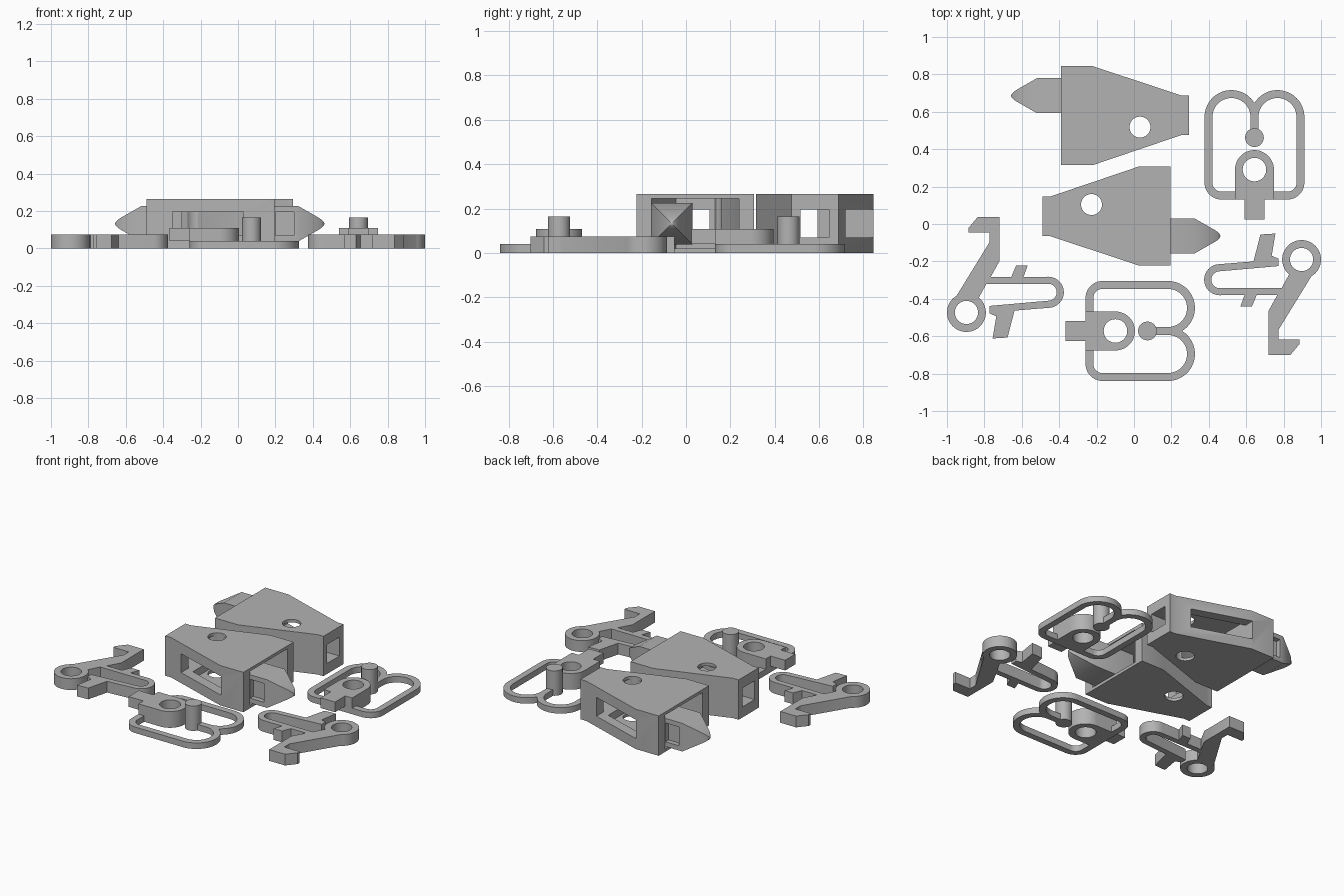
import bpy, bmesh, math
from mathutils import Matrix

if "Cube" in bpy.data.objects:
    bpy.data.objects.remove(bpy.data.objects["Cube"])

grey = bpy.data.materials.new("light_grey")
grey.diffuse_color = (0.45, 0.45, 0.45, 1)
grey.use_nodes = True
grey.node_tree.nodes["Principled BSDF"].inputs["Base Color"].default_value = grey.diffuse_color


def arc(cx, cy, r, a0, a1, n=16):
    return [(cx + r * math.cos(math.radians(a0 + (a1 - a0) * i / n)),
             cy + r * math.sin(math.radians(a0 + (a1 - a0) * i / n))) for i in range(n + 1)]


def circle(cx, cy, r, n=40):
    return arc(cx, cy, r, 0, 360, n)[:-1]


def rect(x0, x1, y0, y1):
    return [(x0, y0), (x1, y0), (x1, y1), (x0, y1)]


def mirrored(half):
    """Close a half outline by mirroring it over the long axis."""
    return half + [(x, -y) for x, y in reversed(half)]


def add_object(name, bm):
    bmesh.ops.recalc_face_normals(bm, faces=bm.faces)
    me = bpy.data.meshes.new(name)
    bm.to_mesh(me)
    bm.free()
    me.materials.append(grey)
    ob = bpy.data.objects.new(name, me)
    bpy.context.collection.objects.link(ob)
    return ob


def plate(name, loops, z0, z1):
    """Extrude an outline (with optional holes) from z0 to z1."""
    cu = bpy.data.curves.new(name, 'CURVE')
    cu.dimensions = '2D'
    cu.fill_mode = 'BOTH'
    cu.extrude = (z1 - z0) / 2
    for pts in loops:
        sp = cu.splines.new('POLY')
        sp.points.add(len(pts) - 1)
        for p, (x, y) in zip(sp.points, pts):
            p.co = (x, y, 0, 1)
        sp.use_cyclic_u = True
    tmp = bpy.data.objects.new("outline", cu)
    bpy.context.collection.objects.link(tmp)
    dg = bpy.context.evaluated_depsgraph_get()
    me = bpy.data.meshes.new_from_object(tmp.evaluated_get(dg))
    bm = bmesh.new()
    bm.from_mesh(me)
    bpy.data.objects.remove(tmp)
    bmesh.ops.remove_doubles(bm, verts=bm.verts, dist=1e-5)
    bmesh.ops.translate(bm, verts=bm.verts, vec=(0, 0, (z0 + z1) / 2))
    return add_object(name, bm)


def cut(ob, cutters):
    for c in cutters:
        m = ob.modifiers.new("cut", 'BOOLEAN')
        m.operation = 'DIFFERENCE'
        m.solver = 'EXACT'
        m.object = c
    dg = bpy.context.evaluated_depsgraph_get()
    me = bpy.data.meshes.new_from_object(ob.evaluated_get(dg))
    ob.modifiers.clear()
    ob.data = me
    for c in cutters:
        bpy.data.objects.remove(c)


def place_pair(parts, spots):
    """Put the parts at the first spot and copies at the others: (x, y, degrees)."""
    for i, (x, y, deg) in enumerate(spots):
        mat = Matrix.Translation((x, y, 0)) @ Matrix.Rotation(math.radians(deg), 4, 'Z')
        for ob in parts:
            new = bpy.data.objects.new(f"{ob.name}_{i + 1}", ob.data.copy())
            bpy.context.collection.objects.link(new)
            new.data.transform(mat)
    for ob in parts:
        bpy.data.objects.remove(ob)


# Hollow tapered housing with a side window, end slot and pivot hole
housing = plate("housing", [
    [(-.49, -.065), (-.447, -.065), (.025, -.222), (.195, -.222),
     (.195, .307), (.025, .307), (-.447, .147), (-.49, .147)],
    circle(-.227, .104, .056)], 0, .265)
cut(housing, [
    plate("cavity", [[(-.3, -.045), (.03, -.155), (.3, -.155), (.3, .24),
                      (.03, .24), (-.3, .13)]], .02, .245),
    plate("side_window", [rect(-.35, .03, -.3, 0)], .07, .195),
    plate("end_slot", [rect(-.6, -.2, -.022, .107)], .07, .195)])

# Pointed nose: square bar ending in a blunt pyramid
bm = bmesh.new()
rings = []
for x, h in [(.03, .0935), (.324, .0935), (.43, .033), (.448, .021), (.458, .01), (.462, .002)]:
    rings.append([bm.verts.new((x, -.064 + sy * h, .132 + sz * h))
                  for sy, sz in [(-1, -1), (1, -1), (1, 1), (-1, 1)]])
for a, b in zip(rings, rings[1:]):
    for i in range(4):
        j = (i + 1) % 4
        bm.faces.new((a[i], a[j], b[j], b[i]))
bm.faces.new(rings[0])
bm.faces.new(rings[-1])
nose = add_object("nose", bm)
cut(nose, [plate("nose_recess", [rect(.2, .3, -.3, -.125)], .07, .195)])
place_pair([housing, nose], [(0, 0, 0), (-.195, .622, 180)])

# Spring loop: thin double-lobed frame with a central stem
outer = mirrored(arc(.281, .123, .144, -58.6, 90, 24) + arc(-.07, .177, .09, 90, 180, 10))
inner = mirrored([(.171, .0214)] + arc(.281, .123, .1016, -90, 90, 24)
                 + arc(-.07, .177, .048, 90, 180, 10))
frame = plate("loop_frame", [outer, inner], 0, .04)
# Pivot eye, tab and pin on the loop
eye = plate("loop_eye", [[(-.16, -.104)] + arc(0, 0, .104, -90, 90, 24) + [(-.16, .104)],
                         circle(0, 0, .063)], 0, .108)
tab = plate("loop_tab", [rect(-.267, -.158, -.053, .053)], .04, .108)
pin = plate("loop_pin", [circle(.171, 0, .05)], 0, .165)
place_pair([frame, eye, tab, pin], [(-.099, -.572, 0), (.644, .291, 90)])

# Lever clip: hook, spring arm with foot and pivot ring in one plate
clip = plate("lever_clip", [
    [(.123, .428), (.01, .428), (.01, .45), (.06, .51), (.177, .51), (.177, .275), (.13, .19),
     (.24, .19), (.265, .25), (.327, .25), (.305, .19)]
    + arc(.438, .108, .083, 90, -85, 20)
    + [(.257, .01), (.22, -.134), (.14, -.139), (.16, -.02), (.123, -.005), (.123, .035)]
    + arc(.438, .108, .045, -85, 90, 16)
    + [(.107, .153)]
    + arc(0, 0, .104, 50, -240, 36)
    + [(.123, .375)],
    circle(0, 0, .062)], 0, .075)
place_pair([clip], [(-.896, -.473, 0), (.896, -.19, 180)])

# Smooth curved walls, keep edges sharp
bpy.ops.object.select_all(action='SELECT')
bpy.context.view_layer.objects.active = bpy.context.selected_objects[0]
bpy.ops.object.shade_smooth_by_angle(angle=math.radians(30))
